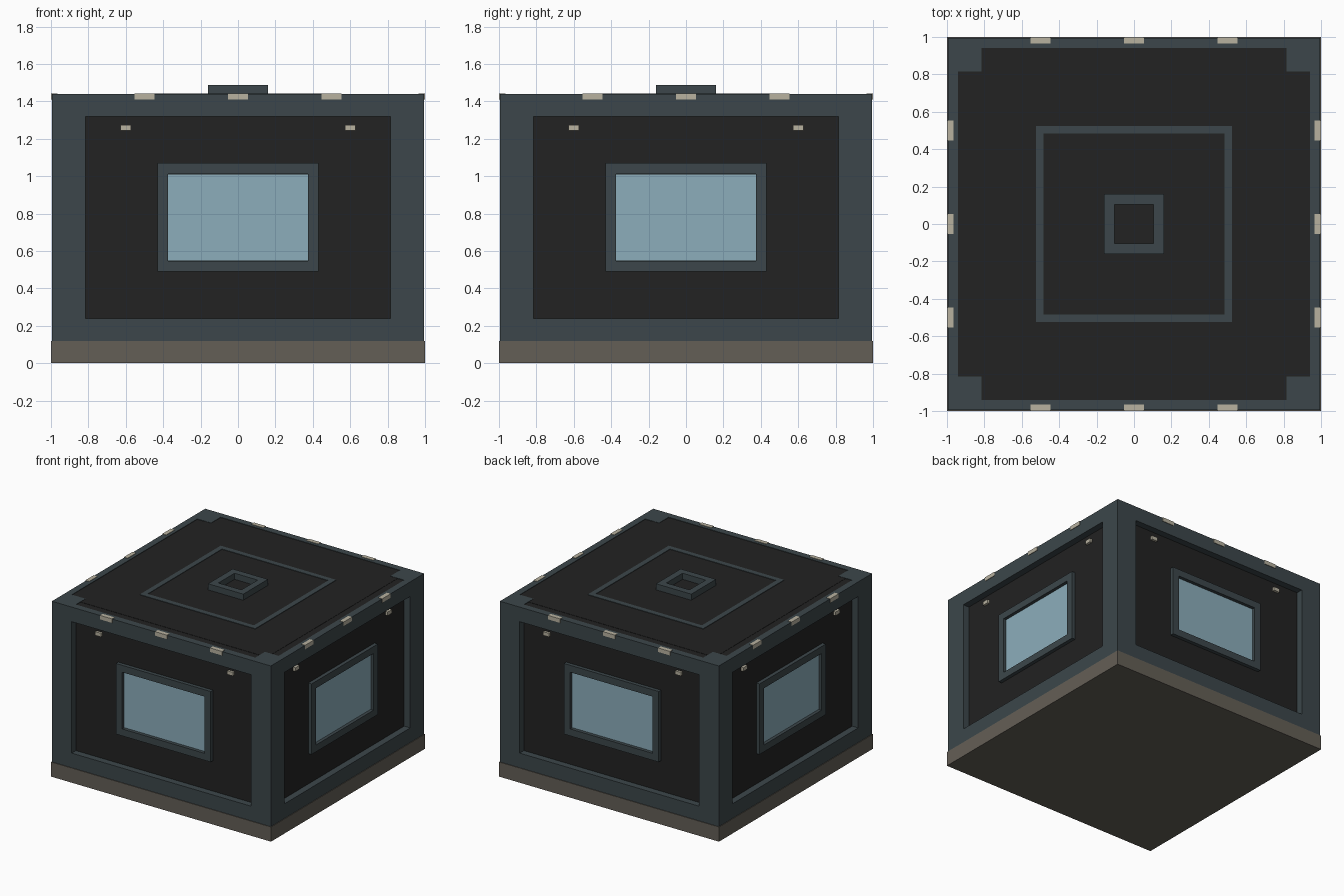
import bpy
import bmesh
from math import pi
from mathutils import Matrix

old = bpy.data.objects.get("Cube")
if old:
    bpy.data.objects.remove(old, do_unlink=True)


def material(name, r, g, b):
    m = bpy.data.materials.new(name)
    m.use_nodes = True
    m.diffuse_color = (r, g, b, 1)
    m.node_tree.nodes["Principled BSDF"].inputs["Base Color"].default_value = (r, g, b, 1)
    return m


SLATE = material("slate_metal", 0.045, 0.062, 0.069)
BLACK = material("black_panel", 0.016, 0.016, 0.016)
GLASS = material("pale_blue_glass", 0.262, 0.423, 0.497)
STONE = material("brown_stone", 0.127, 0.114, 0.093)
CREAM = material("cream_clip", 0.479, 0.445, 0.352)

HALF = 0.995      # outer half width of the frame
WALL = 0.94       # outer face of the recessed walls
OPEN = 0.815      # half width of the wall opening
ROOF = 1.44       # top of the frame


def boxes(name, mat, spans, turn=0.0):
    """One object made of boxes given as (x0, x1, y0, y1, z0, z1)."""
    bm = bmesh.new()
    for x0, x1, y0, y1, z0, z1 in spans:
        place = Matrix.Translation(((x0 + x1) / 2, (y0 + y1) / 2, (z0 + z1) / 2))
        size = Matrix.Diagonal((x1 - x0, y1 - y0, z1 - z0, 1))
        bmesh.ops.create_cube(bm, size=1, matrix=place @ size)
    bm.transform(Matrix.Rotation(turn, 4, 'Z'))
    mesh = bpy.data.meshes.new(name)
    bm.to_mesh(mesh)
    bm.free()
    mesh.materials.append(mat)
    ob = bpy.data.objects.new(name, mesh)
    bpy.context.collection.objects.link(ob)
    return ob


def ring(w, h, t, flat, lo, hi, mid=0.0):
    """Four bars around an opening, lying flat (xy) or upright (xz)."""
    bars = [(-w, w, h - t, h), (-w, w, t - h, -h),
            (-w, t - w, t - h, h - t), (w - t, w, t - h, h - t)]
    out = []
    for x0, x1, a, b in bars:
        a, b = min(a, b) + mid, max(a, b) + mid
        out.append((x0, x1, a, b, lo, hi) if flat else (x0, x1, lo, hi, a, b))
    return out


# Base slab and roof
boxes("base", STONE, [(-1, 1, -1, 1, 0, 0.12)])
boxes("roof_panel", BLACK, [(-0.88, 0.88, -0.88, 0.88, 1.34, ROOF - 0.002)])
boxes("roof_trim", SLATE, ring(0.525, 0.525, 0.042, True, 1.43, ROOF + 0.002))
boxes("roof_hatch", SLATE, ring(0.16, 0.16, 0.055, True, 1.43, 1.488))

# Four identical sides, modelled at the front and turned around z
for i, side in enumerate(("front", "left", "back", "right")):
    turn = i * pi / 2
    boxes(side + "_post", SLATE, [(OPEN, HALF, -HALF, -OPEN, 0.12, ROOF)], turn)
    boxes(side + "_rails", SLATE,
          [(-OPEN, OPEN, -HALF, -WALL, 0.12, 0.24),
           (-OPEN, OPEN, -HALF, -WALL, 1.32, ROOF)], turn)
    boxes(side + "_wall", BLACK,
          [(-OPEN, OPEN, -WALL, -0.88, 0.12, ROOF - 0.004)], turn)
    boxes(side + "_window_frame", SLATE,
          ring(0.43, 0.29, 0.057, False, -0.97, -WALL, 0.78), turn)
    boxes(side + "_window_glass", GLASS,
          [(-0.373, 0.373, -0.947, -WALL, 0.55, 1.01)], turn)
    boxes(side + "_wall_clips", CREAM,
          [(x - 0.027, x + 0.027, -0.96, -WALL, 1.245, 1.275) for x in (-0.6, 0.6)], turn)
    boxes(side + "_edge_clips", CREAM,
          [(x - 0.054, x + 0.054, -0.999, -0.965, 1.41, ROOF + 0.003)
           for x in (-0.5, 0, 0.5)], turn)
